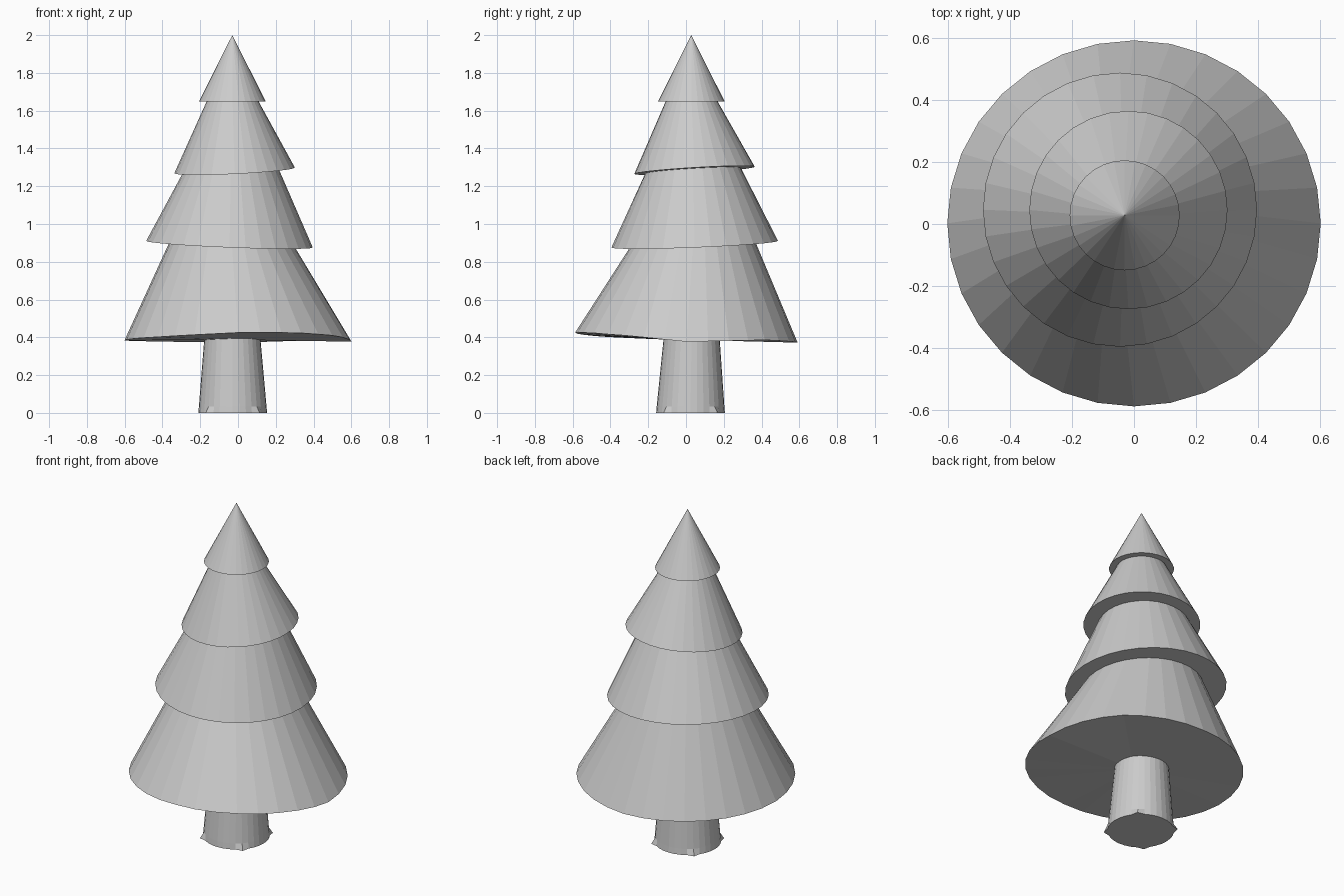
import bpy, bmesh
from math import sin, cos, radians, degrees, tau

if "Cube" in bpy.data.objects:
    bpy.data.objects.remove(bpy.data.objects["Cube"])

N = 32


def ring(cx, cy, r, z, tilt=(0, 0)):
    """Circle of points, with the rim height sloping along x and y."""
    pts = []
    for i in range(N):
        a = tau * i / N
        dx, dy = r * cos(a), r * sin(a)
        pts.append((cx + dx, cy + dy, z + tilt[0] * dx + tilt[1] * dy))
    return pts


def loft(name, rings, low, high):
    """Skin stacked rings and close both ends with fans to a centre point."""
    bm = bmesh.new()
    loops = [[bm.verts.new(p) for p in r] for r in rings]
    a, b = bm.verts.new(low), bm.verts.new(high)
    for i in range(N):
        j = (i + 1) % N
        for lo, hi in zip(loops, loops[1:]):
            bm.faces.new((lo[i], lo[j], hi[j], hi[i]))
        bm.faces.new((loops[0][j], loops[0][i], a))
        bm.faces.new((loops[-1][i], loops[-1][j], b))
    bmesh.ops.recalc_face_normals(bm, faces=bm.faces)
    me = bpy.data.meshes.new(name)
    bm.to_mesh(me)
    bm.free()
    ob = bpy.data.objects.new(name, me)
    bpy.context.collection.objects.link(ob)
    return ob


# Trunk, with four tiny root points on the diagonals
base = ring(-0.028, 0.024, 0.182, 0)
for i in range(N // 8, N, N // 4):
    a = tau * i / N
    base[i] = (-0.028 + 0.202 * cos(a), 0.024 + 0.202 * sin(a), 0)
loft("trunk", [base, ring(-0.028, 0.024, 0.179, 0.035), ring(-0.03, 0.03, 0.147, 0.41)],
     (-0.028, 0.024, 0), (-0.03, 0.03, 0.41))

# Lowest branches, with an uneven hem lifted at the front
HEM = [(0, .377), (45, .386), (90, .372), (180, .384), (225, .402),
       (270, .425), (300, .425), (330, .408), (360, .377)]


def hem(deg):
    for (a0, z0), (a1, z1) in zip(HEM, HEM[1:]):
        if deg <= a1:
            return z0 + (z1 - z0) * (deg - a0) / (a1 - a0)
    return HEM[-1][1]


skirt = [(0.601 * cos(tau * i / N), 0.589 * sin(tau * i / N) + 0.002, hem(360 * i / N))
         for i in range(N)]
loft("branches_bottom", [skirt, ring(-0.032, 0.037, 0.327, 0.9, (-0.04, 0.04))],
     (0, 0, 0.387), (-0.032, 0.037, 0.9))

# Middle tiers: tilted rims, tops tucked just inside the tier above
loft("branches_lower_middle",
     [ring(-0.045, 0.046, 0.441, 0.893, (-0.04, 0.04)),
      ring(-0.038, 0.037, 0.247, 1.295, (0.047, 0.06))],
     (-0.045, 0.046, 0.893), (-0.038, 0.037, 1.295))
loft("branches_upper_middle",
     [ring(-0.018, 0.045, 0.319, 1.284, (0.047, 0.06)),
      ring(-0.029, 0.029, 0.132, 1.66)],
     (-0.018, 0.045, 1.284), (-0.029, 0.029, 1.66))

# Tip cone
loft("branches_tip", [ring(-0.03, 0.028, 0.177, 1.648)],
     (-0.03, 0.028, 1.648), (-0.03, 0.028, 2.0))
